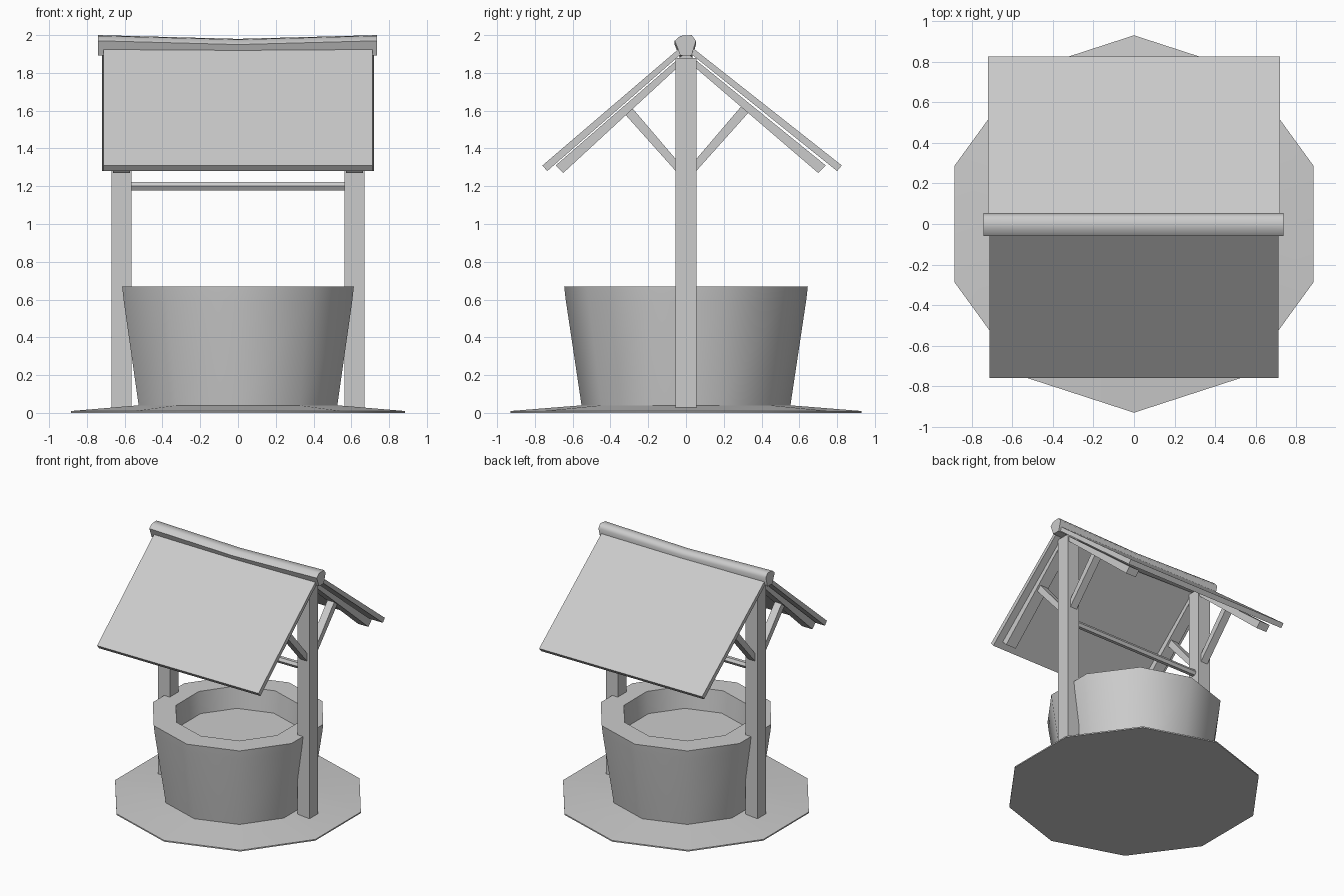
import bpy, bmesh, math

if "Cube" in bpy.data.objects:
    bpy.data.objects.remove(bpy.data.objects["Cube"])


def finish(bm, name, angle=35):
    bmesh.ops.recalc_face_normals(bm, faces=bm.faces)
    me = bpy.data.meshes.new(name)
    bm.to_mesh(me)
    bm.free()
    ob = bpy.data.objects.new(name, me)
    bpy.context.collection.objects.link(ob)
    bpy.ops.object.select_all(action='DESELECT')
    bpy.context.view_layer.objects.active = ob
    ob.select_set(True)
    bpy.ops.object.shade_smooth_by_angle(angle=math.radians(angle))
    return ob


def loft(name, sections, angle=35):
    """Skin equal-length rings of points and cap both ends."""
    bm = bmesh.new()
    rings = [[bm.verts.new(p) for p in s] for s in sections]
    for a, b in zip(rings, rings[1:]):
        for i in range(len(a)):
            j = (i + 1) % len(a)
            bm.faces.new((a[i], a[j], b[j], b[i]))
    bm.faces.new(rings[0])
    bm.faces.new(rings[-1])
    return finish(bm, name, angle)


def slab(name, profile, x0, x1):
    """Extrude a side-view (y, z) profile along x."""
    return loft(name, [[(x, y, z) for y, z in profile] for x in (x0, x1)])


def lathe(name, profile, sides=10):
    rings = []
    for r, z in profile:
        rings.append([(r * math.cos(math.pi / 2 + 2 * math.pi * i / sides),
                       r * math.sin(math.pi / 2 + 2 * math.pi * i / sides), z)
                      for i in range(sides)])
    return loft(name, rings, 40)


# Ten-sided ground pad and flared well wall with a recessed opening
lathe("ground_and_well", [(0.93, 0), (0.93, 0.01), (0.553, 0.04), (0.637, 0.6),
                          (0.645, 0.67), (0.47, 0.67), (0.45, 0.5)])

# Posts, rafters and braces at each end
for side, sx in (("left", -1), ("right", 1)):
    cx = sx * 0.617
    slab(side + "_post", [(-0.055, 0.02), (0.055, 0.02), (0.055, 1.88), (-0.055, 1.88)],
         cx - 0.053, cx + 0.053)
    for end, sy, tip in (("front", -1, 0.69), ("back", 1, 0.74)):
        slab(f"{side}_{end}_rafter",
             [(0, 1.91), (sy * tip, 1.31), (sy * (tip - 0.04), 1.27), (0, 1.87)],
             cx - 0.045, cx + 0.045)
        slab(f"{side}_{end}_brace",
             [(0, 1.22), (0, 1.28), (sy * 0.29, 1.62), (sy * 0.34, 1.60)],
             cx - 0.03, cx + 0.03)

# Roof panels, the back one reaching slightly further out
for end, sy, tip, hx in (("front", -1, 0.76, 0.713), ("back", 1, 0.825, 0.72)):
    slab(end + "_roof_panel",
         [(0, 1.96), (sy * tip, 1.31), (sy * (tip - 0.025), 1.28), (0, 1.922)], -hx, hx)

# Ridge log, sagging a little in the middle
ridge = [(-0.06, 1.97), (-0.03, 1.996), (0.03, 2.0), (0.053, 1.97), (0.03, 1.893), (-0.03, 1.893)]
loft("ridge_log", [[(x, y, z - d) for y, z in ridge]
                   for x, d in ((-0.742, 0), (0, 0.02), (0.737, 0))], 65)

# Crossbar between the posts
slab("crossbar", [(0.026 * math.cos(math.pi * k / 3), 1.2 + 0.026 * math.sin(math.pi * k / 3))
                  for k in range(6)], -0.58, 0.58)
